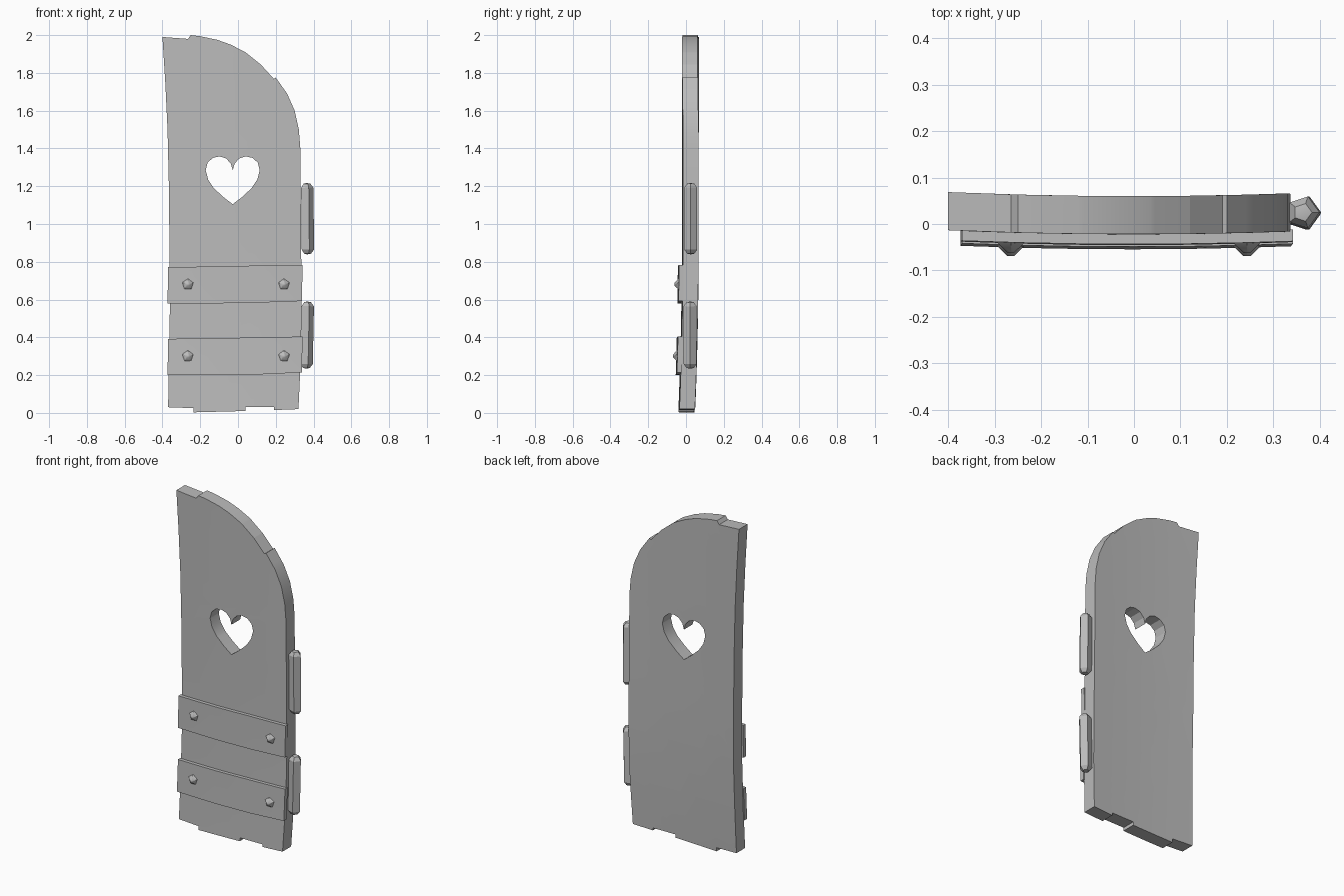
import bpy, bmesh, math
from mathutils import Matrix, Vector

old = bpy.data.objects.get("Cube")
if old:
    bpy.data.objects.remove(old, do_unlink=True)

GREY = (0.5, 0.5, 0.5, 1)
grey = bpy.data.materials.new("plain grey")
grey.use_nodes = True
grey.diffuse_color = GREY
grey.node_tree.nodes["Principled BSDF"].inputs["Base Color"].default_value = GREY


def finish(name, bm, angle=22):
    bmesh.ops.recalc_face_normals(bm, faces=bm.faces)
    mesh = bpy.data.meshes.new(name)
    bm.to_mesh(mesh)
    bm.free()
    mesh.materials.append(grey)
    mesh.polygons.foreach_set("use_smooth", [True] * len(mesh.polygons))
    mesh.set_sharp_from_angle(angle=math.radians(angle))
    obj = bpy.data.objects.new(name, mesh)
    bpy.context.collection.objects.link(obj)
    return obj


def warp(x, z):
    """Depth of the warped door's middle layer."""
    return 0.019 - 0.019 * max(0, 1 - z / 0.9) ** 2 + 0.007 * (x / 0.36) ** 2


def slab(name, outlines, y_front, y_back):
    """Extrude outlines (x, z) with holes, slice the slab and warp it."""
    curve = bpy.data.curves.new(name, "CURVE")
    curve.dimensions = "2D"
    curve.fill_mode = "BOTH"
    curve.extrude = (y_back - y_front) / 2
    for pts in outlines:
        sp = curve.splines.new("POLY")
        sp.points.add(len(pts) - 1)
        for p, (x, z) in zip(sp.points, pts):
            p.co = (x, z, 0, 1)
        sp.use_cyclic_u = True
    tmp = bpy.data.objects.new(name, curve)
    bpy.context.collection.objects.link(tmp)
    mesh = bpy.data.meshes.new_from_object(
        tmp.evaluated_get(bpy.context.evaluated_depsgraph_get()))
    bpy.data.objects.remove(tmp)
    bpy.data.curves.remove(curve)
    bm = bmesh.new()
    bm.from_mesh(mesh)
    bpy.data.meshes.remove(mesh)
    bmesh.ops.remove_doubles(bm, verts=bm.verts, dist=0.0005)
    bmesh.ops.transform(bm, verts=bm.verts, matrix=Matrix.Rotation(math.pi / 2, 4, "X"))
    cuts = [((i * 0.12, 0, 0), (1, 0, 0)) for i in range(-2, 3)]
    cuts += [((0, 0, i * 0.15), (0, 0, 1)) for i in range(1, 7)]
    for co, no in cuts:
        bmesh.ops.bisect_plane(bm, geom=bm.verts[:] + bm.edges[:] + bm.faces[:],
                               plane_co=co, plane_no=no)
    for v in bm.verts:
        v.co.y += (y_front + y_back) / 2 + warp(v.co.x, v.co.z)
    return finish(name, bm)


# Door leaf with uneven plank ends and a heart opening
bottom = [(-.37, .03), (-.235, .025), (-.235, .003), (.04, .01), (.04, .03),
          (.19, .03), (.19, .015), (.32, .02)]
right = [(.333, .3), (.337, .6), (.333, 1), (.33, 1.4), (.322, 1.5), (.3, 1.6),
         (.26, 1.69), (.2, 1.775), (.19, 1.768)]
top = [(.12, 1.845), (.045, 1.905), (.035, 1.912), (-.04, 1.95), (-.11, 1.975),
       (-.2, 1.994), (-.25, 2), (-.265, 1.98), (-.4, 1.99)]
left = [(-.385, 1.75), (-.373, 1.5), (-.366, 1.2), (-.36, .6), (-.365, .3)]
half = [(.01, 1.32), (.035, 1.347), (.07, 1.358), (.105, 1.35), (.133, 1.325),
        (.143, 1.285), (.13, 1.235), (.1, 1.19), (.05, 1.143)]
heart = ([(0, 1.285)] + half + [(0, 1.105)]
         + [(-x, z) for x, z in reversed(half)])
heart = [(x - .028, z) for x, z in heart]
slab("door_leaf", [bottom + right + top + left, heart], -.041, .041)

# Cross straps with five-sided studs
for label, z, tilt in (("lower", .2, .014), ("upper", .58, .012)):
    outline = [(-.373, z), (-.1, z), (.12, z + .004), (.338, z + tilt),
               (.342, z + .19 + tilt), (.1, z + .2), (-.1, z + .195), (-.37, z + .192)]
    slab(label + "_strap", [outline], -.062, -.037)
    for side, x in (("right", -.265), ("left", .243)):
        zc = z + .1
        bm = bmesh.new()
        bmesh.ops.create_cone(bm, cap_ends=True, segments=5, radius1=.036,
                              radius2=.008, depth=.026)
        bmesh.ops.transform(bm, verts=bm.verts, matrix=Matrix.Translation(
            (x, warp(x, zc) - .07, zc)) @ Matrix.Rotation(math.pi / 2, 4, "X"))
        finish(f"{label}_{side}_stud", bm, 50)


# Five-sided hinge barrels with bevelled, pointed ends
def hinge(name, centre, half_height, lean):
    bm = bmesh.new()
    profile = [(0, -1, 0), (.02, -1, .004), (.036, -1, .025)]
    profile += [(r, 1, d) for r, _, d in reversed(profile)]
    verts = [bm.verts.new((r, 0, s * (half_height - d))) for r, s, d in profile]
    edges = [bm.edges.new(pair) for pair in zip(verts, verts[1:])]
    bmesh.ops.spin(bm, geom=verts + edges, cent=(0, 0, 0), axis=(0, 0, 1),
                   angle=math.tau, steps=5, use_merge=True)
    bmesh.ops.remove_doubles(bm, verts=bm.verts, dist=0.0005)
    bmesh.ops.transform(bm, verts=bm.verts, matrix=Matrix.Translation(
        Vector(centre)) @ Matrix.Rotation(lean, 4, "Y"))
    finish(name, bm)


hinge("upper_hinge", (.365, .025, 1.028), .189, -.01)
hinge("lower_hinge", (.363, .022, .412), .178, .02)
